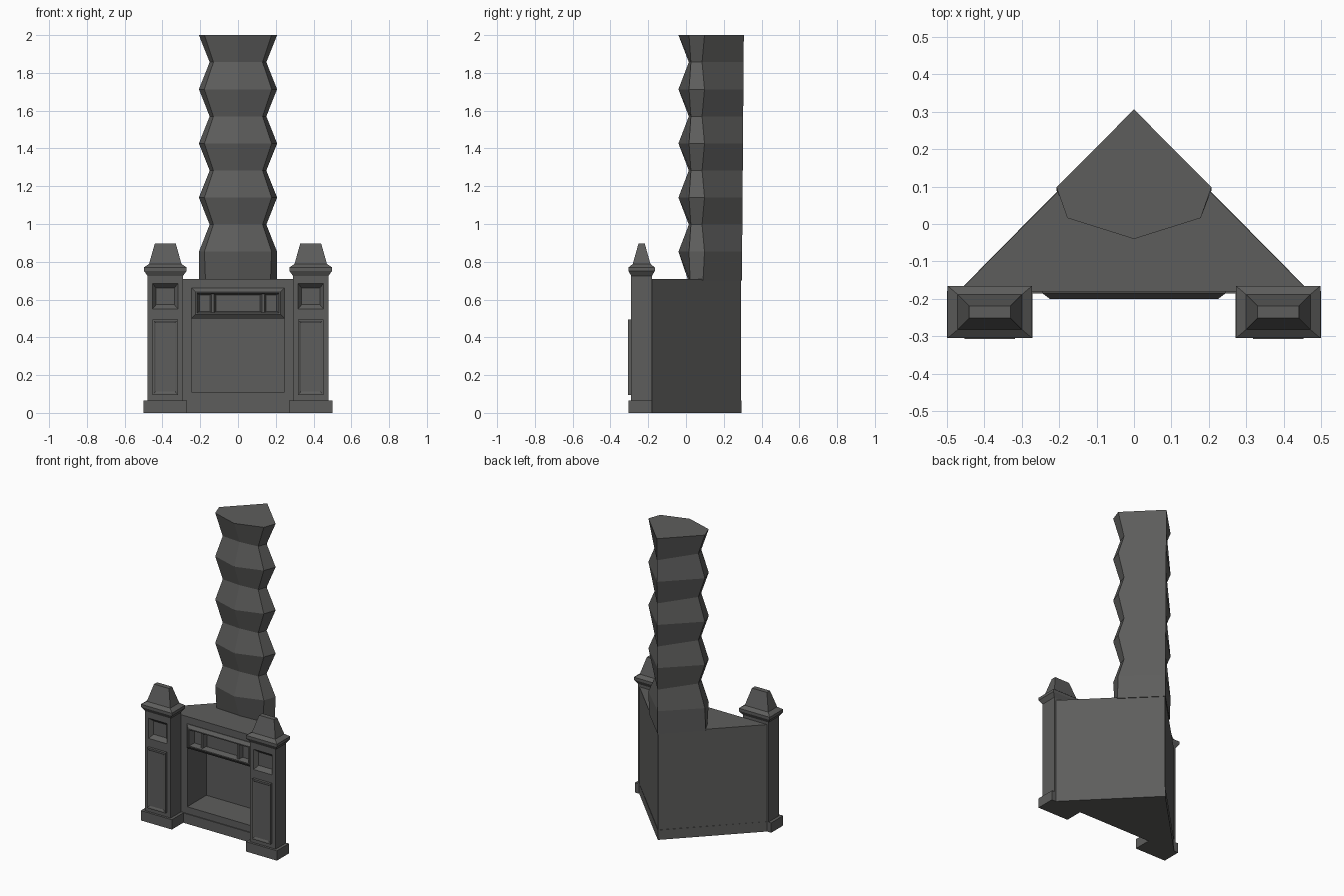
import bpy, bmesh

if "Cube" in bpy.data.objects:
    bpy.data.objects.remove(bpy.data.objects["Cube"])

# Dark iron-grey material shared by all parts
IRON = bpy.data.materials.new("dark_iron")
IRON.diffuse_color = (0.11, 0.11, 0.107, 1)
IRON.use_nodes = True
IRON.node_tree.nodes["Principled BSDF"].inputs["Base Color"].default_value = IRON.diffuse_color


def make(name, rings, close_start=True, close_end=True):
    """Loft a list of equal-length point rings into a closed mesh."""
    bm = bmesh.new()
    rows = [[bm.verts.new(p) for p in r] for r in rings]
    n = len(rows[0])
    for a, b in zip(rows, rows[1:]):
        for i in range(n):
            j = (i + 1) % n
            bm.faces.new((a[i], a[j], b[j], b[i]))
    if close_start:
        bm.faces.new(rows[0][::-1])
    if close_end:
        bm.faces.new(rows[-1])
    bmesh.ops.recalc_face_normals(bm, faces=bm.faces)
    me = bpy.data.meshes.new(name)
    bm.to_mesh(me)
    bm.free()
    me.materials.append(IRON)
    ob = bpy.data.objects.new(name, me)
    bpy.context.collection.objects.link(ob)
    return ob


def flat_rings(rows, cy=-0.235):
    """Horizontal rectangles: (half x, half y, z) around a pillar centre."""
    return [[(CX + sx * hx, cy + sy * hy, z) for sx, sy in SIGNS] for hx, hy, z in rows]


def panel_rings(cx, cz, rows):
    """Upright rectangles: (half x, half z, y)."""
    return [[(cx + sx * hx, y, cz + sz * hz) for sx, sz in SIGNS] for hx, hz, y in rows]


def cut(ob, *cutters):
    for c in cutters:
        c.hide_render = True
        m = ob.modifiers.new("cut", 'BOOLEAN')
        m.operation, m.solver, m.object = 'DIFFERENCE', 'EXACT', c
        bpy.context.view_layer.objects.active = ob
        bpy.ops.object.modifier_apply(modifier=m.name)
        bpy.data.objects.remove(c)


def mirror_x(ob):
    m = ob.modifiers.new("mirror", 'MIRROR')
    m.use_axis = (True, False, False)


SIGNS = [(-1, -1), (1, -1), (1, 1), (-1, 1)]
CX = 0.385

# Corner-shaped hearth body with firebox and frieze recess
tri = [(-0.468, -0.18), (0.468, -0.18), (0, 0.291)]
body = make("hearth_body", [[(x, y, z) for x, y in tri] for z in (0.03, 0.708)])
firebox = make("firebox_cutter", panel_rings(0, 0.305, [(0.246, 0.195, -0.3), (0.246, 0.195, 0.02)]))
frieze_cut = make("frieze_cutter", panel_rings(0, 0.58, [(0.222, 0.056, -0.3), (0.222, 0.056, -0.16)]))
cut(body, firebox, frieze_cut)

# Plinth under the body
plinth = [(-0.475, -0.186), (0.475, -0.186), (0, 0.295)]
make("hearth_plinth", [[(x, y, z) for x, y in plinth] for z in (0, 0.065)])

# Frieze moulding with sloped border, and bevelled dividers
make("frieze_frame", panel_rings(0, 0.581, [
    (0.246, 0.08, -0.178), (0.246, 0.08, -0.184), (0.225, 0.06, -0.2),
    (0.218, 0.053, -0.2), (0.205, 0.043, -0.165)]), False, False)
for s in (-1, 1):
    make("frieze_divider", panel_rings(s * 0.133, 0.58, [
        (0.018, 0.052, -0.155), (0.007, 0.052, -0.188)]))

# Chimney: zigzag front and sides, straight rear corner
wide = [(0.207, 0.098), (0.178, 0.016), (0, -0.04)]
narrow = [(0.15, 0.085), (0.13, 0.026), (0, 0.015)]
foot = [(0.207, 0.09), (0.172, 0.022), (0, 0.012)]
rings = []
for i in range(10):
    z = 0.70 if i == 0 else 0.71 + 1.29 * i / 9
    a, b, c = foot if i == 0 else (wide if i % 2 else narrow)
    back = (0, 0.296 + 0.01 * i / 9)
    section = [back, a, b, c, (-b[0], b[1]), (-a[0], a[1])]
    rings.append([(x, y, z) for x, y in section])
make("chimney", rings)

# Pillar shaft with a sunken square panel
shaft = make("pillar_shaft", flat_rings([(0.094, 0.055, 0.04), (0.094, 0.055, 0.74)]))
square = make("square_cutter", panel_rings(CX, 0.617, [
    (0.067, 0.067, -0.32), (0.067, 0.067, -0.29), (0.048, 0.044, -0.265)]))
cut(shaft, square)

# Pillar foot, raised front panel and cap
foot_block = make("pillar_foot", flat_rings([(0.114, 0.063, 0), (0.114, 0.063, 0.065)], -0.242))
front_panel = make("pillar_front_panel", panel_rings(CX, 0.295, [
    (0.067, 0.2, -0.28), (0.067, 0.2, -0.307), (0.061, 0.192, -0.307),
    (0.052, 0.182, -0.302)]))
cap = make("pillar_cap", flat_rings([
    (0.094, 0.055, 0.725), (0.113, 0.07, 0.752), (0.113, 0.07, 0.77),
    (0.086, 0.047, 0.788), (0.055, 0.016, 0.898)]))
for part in (shaft, foot_block, front_panel, cap):
    mirror_x(part)
